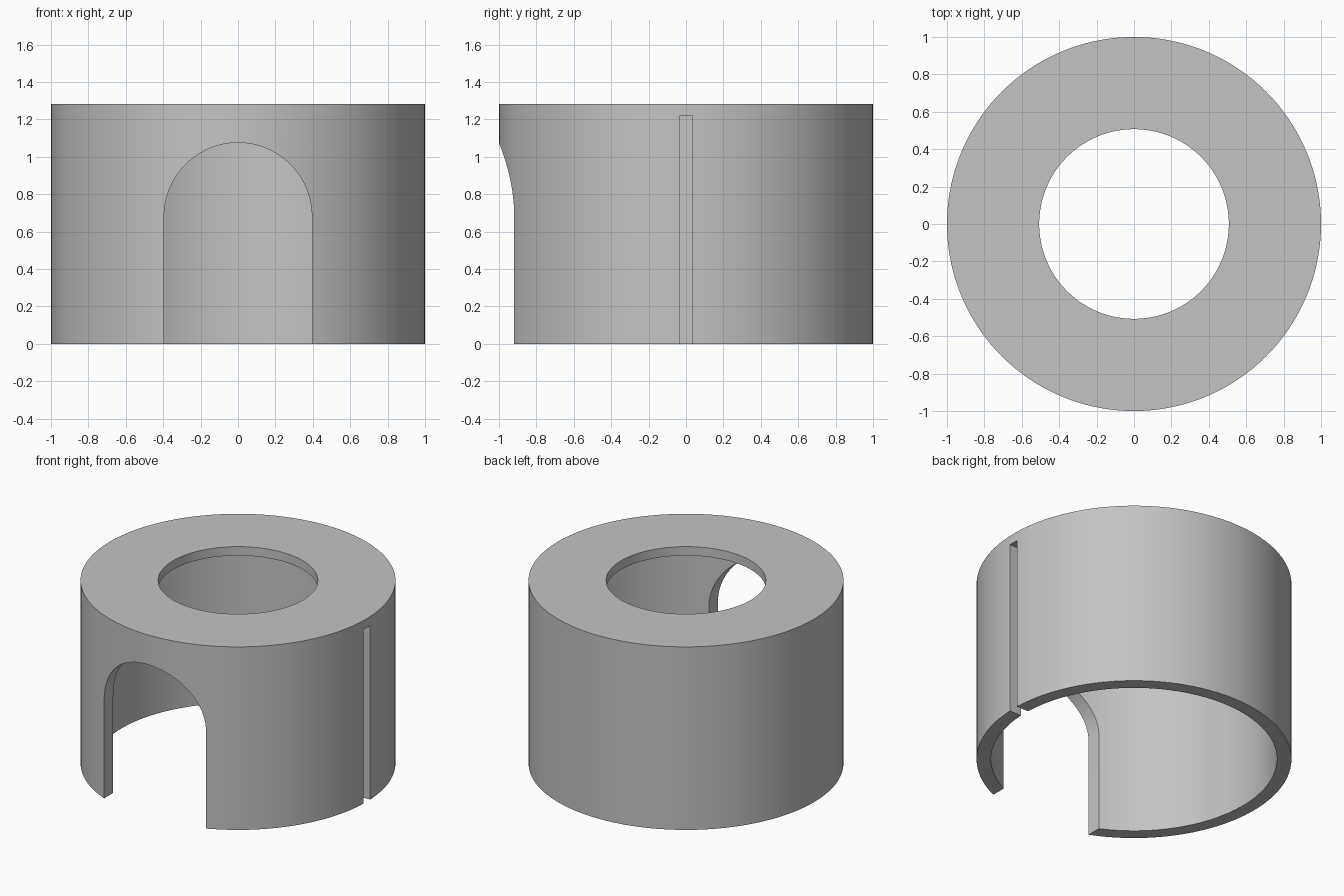
import bpy
import bmesh
from math import cos, sin, pi, radians

cube = bpy.data.objects.get("Cube")
if cube:
    bpy.data.objects.remove(cube, do_unlink=True)

OUTER, INNER, HOLE = 1.0, 0.908, 0.507
HEIGHT, CEILING = 1.283, 1.22
ARCH_HALF, ARCH_SPRING = 0.395, 0.68
SLOT = 0.07
SEGMENTS = 144

grey = bpy.data.materials.new("plain_grey")
grey.use_nodes = True
colour = (0.55, 0.55, 0.55, 1)
grey.diffuse_color = colour
grey.node_tree.nodes["Principled BSDF"].inputs["Base Color"].default_value = colour


def make_object(name, bm):
    bmesh.ops.recalc_face_normals(bm, faces=bm.faces)
    mesh = bpy.data.meshes.new(name)
    bm.to_mesh(mesh)
    bm.free()
    mesh.materials.append(grey)
    obj = bpy.data.objects.new(name, mesh)
    bpy.context.collection.objects.link(obj)
    return obj


def lathe(name, profile):
    """Turn a closed (radius, z) profile around the z axis."""
    bm = bmesh.new()
    verts = [bm.verts.new((r, 0, z)) for r, z in profile]
    edges = [bm.edges.new((v, verts[i - 1])) for i, v in enumerate(verts)]
    bmesh.ops.spin(bm, geom=verts + edges, cent=(0, 0, 0), axis=(0, 0, 1),
                   angle=2 * pi, steps=SEGMENTS, use_merge=True)
    bmesh.ops.remove_doubles(bm, verts=bm.verts, dist=1e-5)
    return make_object(name, bm)


def prism(name, outline, offset):
    """Extrude a flat outline along an offset."""
    bm = bmesh.new()
    face = bm.faces.new([bm.verts.new(p) for p in outline])
    new = bmesh.ops.extrude_face_region(bm, geom=[face], use_keep_orig=True)["geom"]
    bmesh.ops.translate(bm, vec=offset,
                        verts=[v for v in new if isinstance(v, bmesh.types.BMVert)])
    return make_object(name, bm)


def cut(target, cutter):
    mod = target.modifiers.new("cut", 'BOOLEAN')
    mod.operation, mod.solver, mod.object = 'DIFFERENCE', 'EXACT', cutter
    bpy.context.view_layer.objects.active = target
    bpy.ops.object.modifier_apply(modifier=mod.name)
    bpy.data.objects.remove(cutter, do_unlink=True)


# Hollow collar with a thin top plate and a round opening
collar = lathe("collar", [(OUTER, 0), (OUTER, HEIGHT), (HOLE, HEIGHT),
                          (HOLE, CEILING), (INNER, CEILING), (INNER, 0)])

# Arched doorway through the front wall
arch = [(ARCH_HALF * cos(pi * i / 48), -1.2, ARCH_SPRING + ARCH_HALF * sin(pi * i / 48))
        for i in range(49)]
arch += [(-ARCH_HALF, -1.2, -0.1), (ARCH_HALF, -1.2, -0.1)]
cut(collar, prism("arch_cutter", arch, (0, 0.9, 0)))

# Narrow slot through the left wall, ending level with the ceiling
low, high = -0.1, CEILING - 0.001
slot = [(0.7, -SLOT / 2, low), (0.7, SLOT / 2, low),
        (0.7, SLOT / 2, high), (0.7, -SLOT / 2, high)]
cut(collar, prism("slot_cutter", slot, (0.5, 0, 0)))

# Smooth curved walls with crisp rims
bpy.ops.object.select_all(action='DESELECT')
collar.select_set(True)
bpy.context.view_layer.objects.active = collar
bpy.ops.object.shade_smooth_by_angle(angle=radians(25))
